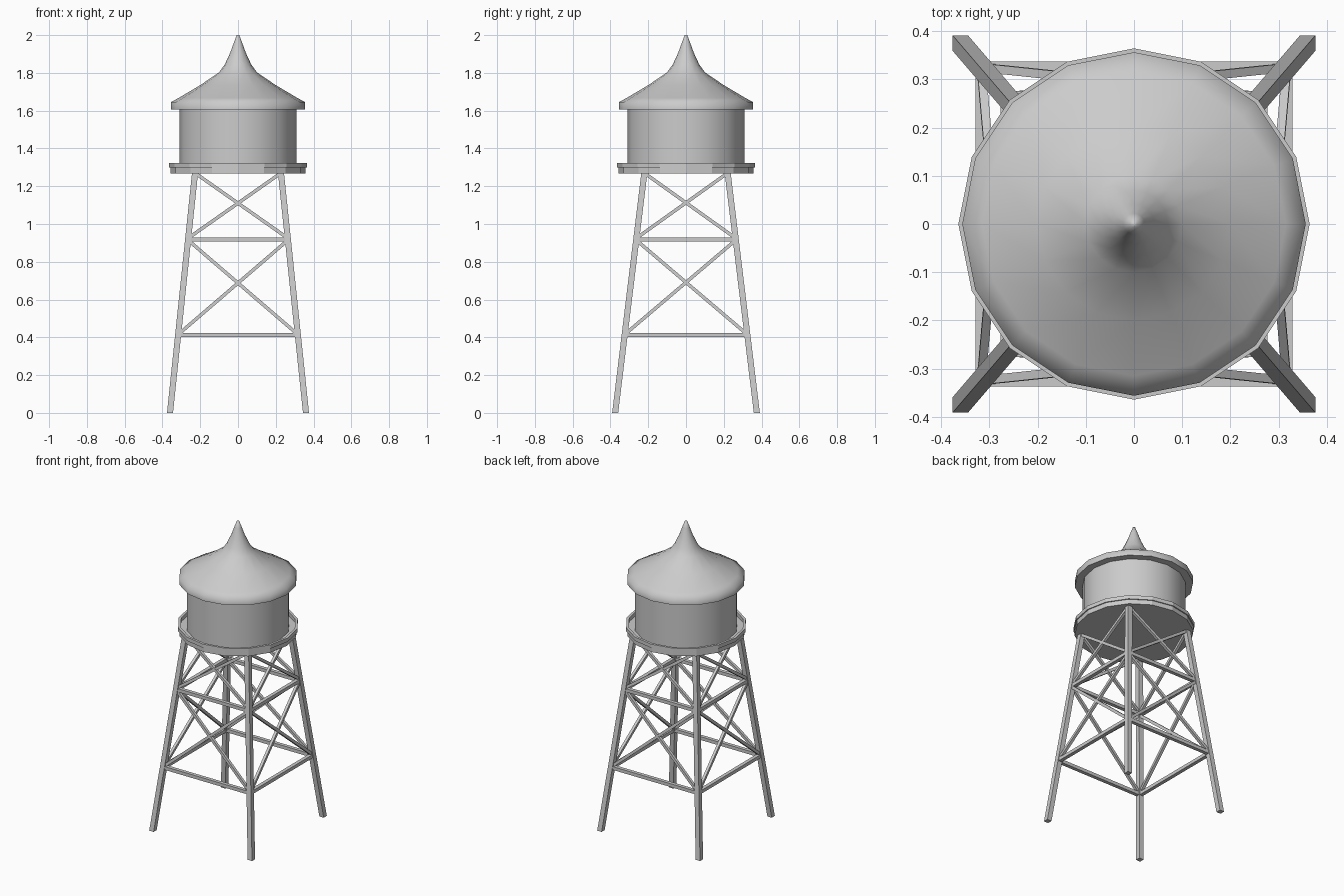
import bpy, bmesh, math
from mathutils import Vector

cube = bpy.data.objects.get("Cube")
if cube:
    bpy.data.objects.remove(cube, do_unlink=True)

SIDES = 16

grey = bpy.data.materials.new("light_grey")
grey.use_nodes = True
grey.diffuse_color = (0.6, 0.6, 0.6, 1)
grey.node_tree.nodes["Principled BSDF"].inputs["Base Color"].default_value = (0.6, 0.6, 0.6, 1)


def make_object(name, bm, smooth=None):
    bmesh.ops.recalc_face_normals(bm, faces=bm.faces)
    mesh = bpy.data.meshes.new(name)
    bm.to_mesh(mesh)
    bm.free()
    mesh.materials.append(grey)
    obj = bpy.data.objects.new(name, mesh)
    bpy.context.collection.objects.link(obj)
    if smooth:
        bpy.ops.object.select_all(action='DESELECT')
        obj.select_set(True)
        bpy.context.view_layer.objects.active = obj
        bpy.ops.object.shade_smooth_by_angle(angle=math.radians(smooth))
    return obj


def lathe(name, profile, smooth=None, closed=False):
    """Turn a (radius, height) profile round z; open profiles get end caps."""
    bm = bmesh.new()
    rings = []
    for r, z in profile:
        rings.append([bm.verts.new((r * math.cos(a), r * math.sin(a), z))
                      for a in (math.tau * i / SIDES for i in range(SIDES))])
    pairs = list(zip(rings, rings[1:]))
    if closed:
        pairs.append((rings[-1], rings[0]))
    else:
        bm.faces.new(rings[0])
        bm.faces.new(rings[-1])
    for low, high in pairs:
        for i in range(SIDES):
            j = (i + 1) % SIDES
            bm.faces.new((low[i], low[j], high[j], high[i]))
    return make_object(name, bm, smooth)


def beam(name, start, end, u, v):
    """Bar whose end sections are spanned by the half-width vectors u and v."""
    bm = bmesh.new()
    ends = [[bm.verts.new(Vector(p) + u * a + v * b)
             for a, b in ((-1, -1), (1, -1), (1, 1), (-1, 1))] for p in (start, end)]
    for ring in ends:
        bm.faces.new(ring)
    for i in range(4):
        j = (i + 1) % 4
        bm.faces.new((ends[0][i], ends[0][j], ends[1][j], ends[1][i]))
    return make_object(name, bm)


# Roof, tank and walkway
lathe("roof", [(0.356, 1.605), (0.356, 1.645), (0.315, 1.667), (0.2, 1.735), (0.1, 1.803),
               (0.07, 1.845), (0.042, 1.905), (0.022, 1.96), (0.007, 2.0)], smooth=70)
lathe("tank", [(0.31, 1.29), (0.31, 1.61)], smooth=40)
lathe("walkway_floor", [(0.357, 1.268), (0.357, 1.298)])
lathe("walkway_rim", [(0.364, 1.298), (0.364, 1.323), (0.348, 1.323), (0.348, 1.298)], closed=True)

# Legs lean inward; the sections stay level
TOP = 1.275


def leg_point(sx, sy, z):
    t = z / TOP
    return Vector((sx * (0.36 - 0.133 * t), sy * (0.375 - 0.155 * t), z))


corners = [("front_right", -1, -1), ("front_left", 1, -1),
           ("back_left", 1, 1), ("back_right", -1, 1)]
for label, sx, sy in corners:
    beam("leg_" + label, leg_point(sx, sy, 0), leg_point(sx, sy, TOP),
         Vector((0.016, 0, 0)), Vector((0, 0.016, 0)))

# Level rails and crossed braces on each side
UP = Vector((0, 0, 1))
sides = ["front", "left", "back", "right"]
for k, side in enumerate(sides):
    a, b = corners[k][1:], corners[(k + 1) % 4][1:]
    along = (leg_point(*b, 0) - leg_point(*a, 0)).normalized()
    out = along.cross(UP)
    for level, z in (("lower", 0.412), ("upper", 0.918)):
        beam(f"rail_{level}_{side}", leg_point(*a, z), leg_point(*b, z), out * 0.012, UP * 0.011)
    for level, low, high in (("lower", 0.415, 0.915), ("upper", 0.925, 1.27)):
        for n, (p, q) in enumerate(((a, b), (b, a)), 1):
            start, end = leg_point(*p, low), leg_point(*q, high)
            across = (end - start).cross(out).normalized()
            beam(f"brace_{level}_{side}_{n}", start, end, out * 0.009, across * 0.009)
